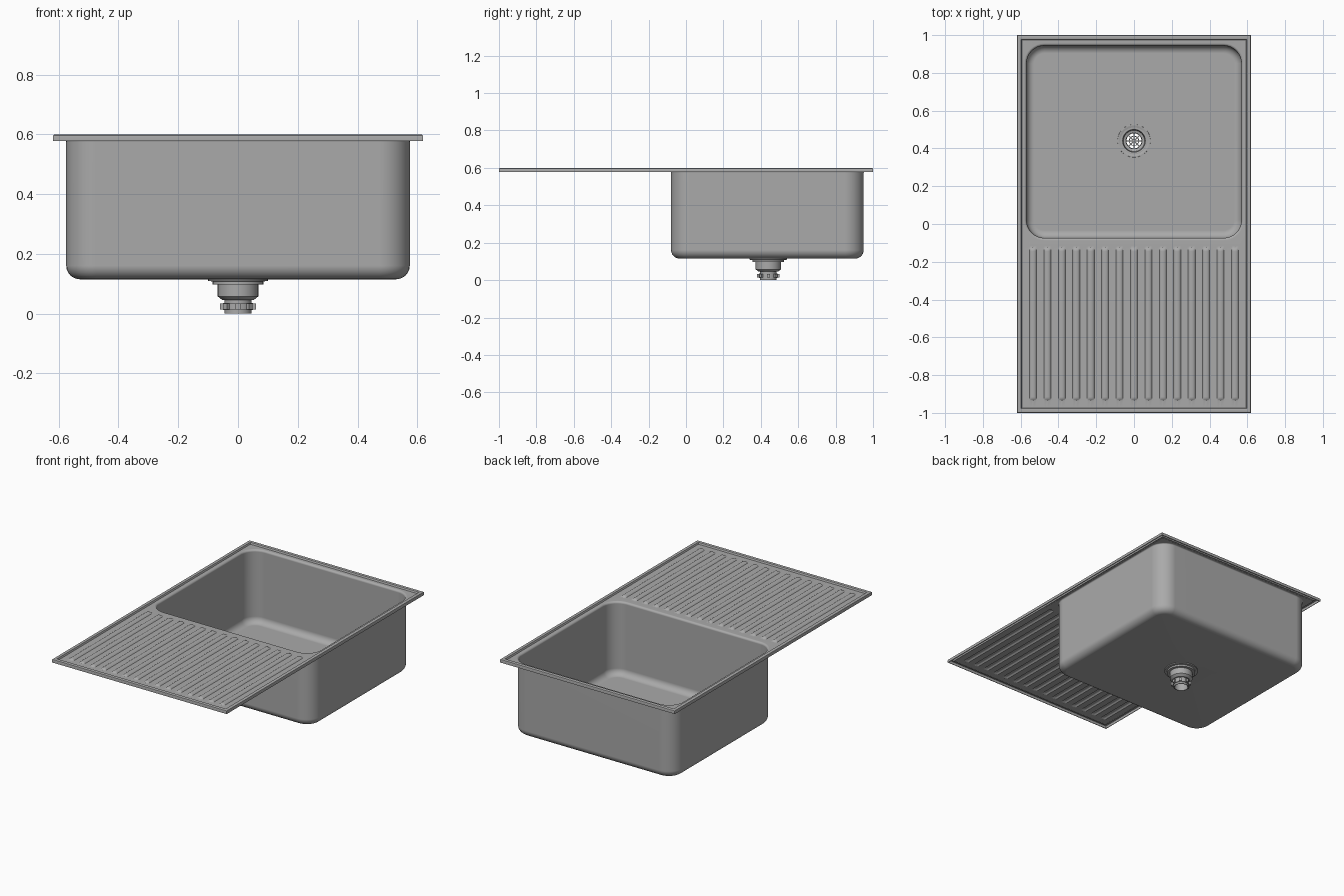
import bpy, bmesh, math
from mathutils import Matrix

if "Cube" in bpy.data.objects:
    bpy.data.objects.remove(bpy.data.objects["Cube"])

steel = bpy.data.materials.new("brushed steel grey")
STEEL = (0.4, 0.4, 0.4, 1)
steel.diffuse_color = STEEL
steel.use_nodes = True
steel.node_tree.nodes["Principled BSDF"].inputs["Base Color"].default_value = STEEL


def finish(name, bm, thickness=0):
    """Turn a bmesh into an object, thicken it if it is sheet metal, and shade it."""
    bmesh.ops.remove_doubles(bm, verts=bm.verts, dist=0.0002)
    mesh = bpy.data.meshes.new(name)
    bm.to_mesh(mesh)
    bm.free()
    mesh.materials.append(steel)
    obj = bpy.data.objects.new(name, mesh)
    bpy.context.collection.objects.link(obj)
    bpy.ops.object.select_all(action="DESELECT")
    obj.select_set(True)
    bpy.context.view_layer.objects.active = obj
    if thickness:
        mod = obj.modifiers.new("Sheet", "SOLIDIFY")
        mod.thickness = thickness
        mod.offset = -1
        bpy.ops.object.modifier_apply(modifier=mod.name)
    bpy.ops.object.shade_smooth_by_angle(angle=math.radians(35))
    mod = obj.modifiers.new("Normals", "WEIGHTED_NORMAL")
    mod.keep_sharp = True
    return obj


def ring(hx, hy, r, z, cy=0, steps=8):
    """Rounded rectangle; a circle when hx = hy = r, a plain rectangle when r = 0."""
    pts = []
    for corner, (sx, sy) in enumerate([(1, 1), (-1, 1), (-1, -1), (1, -1)]):
        for k in range(steps + 1):
            a = (corner + k / steps) * math.pi / 2
            pts.append((sx * (hx - r) + r * math.cos(a),
                        cy + sy * (hy - r) + r * math.sin(a), z))
    return pts


def loft(bm, rings):
    loops = [[bm.verts.new(p) for p in pts] for pts in rings]
    for a, b in zip(loops, loops[1:]):
        for i in range(len(a)):
            j = (i + 1) % len(a)
            bm.faces.new((a[i], a[j], b[j], b[i]))


def box(bm, size, offset, angle, centre):
    m = (Matrix.Translation(centre) @ Matrix.Rotation(angle, 4, "Z")
         @ Matrix.Translation(offset) @ Matrix.Diagonal((*size, 1)))
    bmesh.ops.create_cube(bm, size=1, matrix=m)


DECK = 0.588      # height of the flat sheet
SPLIT = -0.115    # where the bowl surround meets the drainer
BOWL_Y = 0.435
DRAIN_Y = 0.44

# Raised outer rim: (inset, height)
bm = bmesh.new()
rim_profile = [(0, 0.578), (0, 0.592), (0.002, 0.597), (0.007, 0.6), (0.018, 0.6),
               (0.022, 0.598), (0.026, DECK), (0.03, DECK)]
loft(bm, [ring(0.62 - d, 1 - d, 0, z) for d, z in rim_profile])
finish("outer_rim", bm, 0.005)

# Bowl with its flat surround
bm = bmesh.new()
top, bottom = 0.97, SPLIT
rings = [ring(0.59, (top - bottom) / 2, 0, DECK, (top + bottom) / 2)]
for k in range(5):                      # rolled lip
    t = k / 4 * math.pi / 2
    e = 0.013 * (1 - math.sin(t))
    rings.append(ring(0.569 + e, 0.509 + e, 0.095 + e,
                      DECK - 0.013 * (1 - math.cos(t)), BOWL_Y))
for k in range(7):                      # rounded floor edge
    t = k / 6 * math.pi / 2
    e = 0.04 * (1 - math.cos(t))
    rings.append(ring(0.569 - e, 0.509 - e, 0.095 - e,
                      0.161 - 0.04 * math.sin(t), BOWL_Y))
rings.append(ring(0.065, 0.065, 0.065, 0.121, DRAIN_Y))
loft(bm, rings)
finish("bowl", bm, 0.006)

# Drainer sheet with pressed ribs
RIBS, PITCH, HALF, RISE = 15, 0.0764, 0.019, 0.009
Y0, Y1 = -0.935, -0.125                 # rib ends
section = [(-1, 0), (-0.75, 0.55), (-0.45, 0.95), (0, 1), (0.45, 0.95), (0.75, 0.55), (1, 0)]
columns = [(-0.59, 0)]
for i in range(RIBS):
    columns += [((i - RIBS // 2) * PITCH + u * HALF, h) for u, h in section]
columns.append((0.59, 0))
ends = [(0, 0), (0.006, 0.55), (0.012, 0.9), (0.02, 1)]
rows = [(-0.97, 0)] + [(Y0 + d, h) for d, h in ends]
rows += [(Y1 - d, h) for d, h in reversed(ends)] + [(SPLIT, 0)]
bm = bmesh.new()
grid = [[bm.verts.new((x, y, DECK + RISE * h * g)) for x, h in columns] for y, g in rows]
for a, b in zip(grid, grid[1:]):
    for i in range(len(a) - 1):
        bm.faces.new((a[i], a[i + 1], b[i + 1], b[i]))
finish("ribbed_drainer", bm, 0.004)

# Waste outlet: (radius, height), up the outside and down the inside
outlet = [(0.045, 0), (0.045, 0.045), (0.052, 0.045), (0.068, 0.058), (0.068, 0.097),
          (0.085, 0.097), (0.085, 0.108), (0.1, 0.109), (0.1, 0.116), (0.088, 0.118),
          (0.087, 0.123), (0.08, 0.124), (0.06, 0.117), (0.056, 0.078), (0.042, 0.074),
          (0.04, 0), (0.045, 0)]
bm = bmesh.new()
loft(bm, [ring(r, r, r, z, DRAIN_Y) for r, z in outlet])
finish("waste_outlet", bm)

# Strainer: hub, ring and spokes across the outlet
bm = bmesh.new()
for r_out, r_in in [(0.012, 0.004), (0.027, 0.023)]:
    loft(bm, [ring(r, r, r, z, DRAIN_Y, 4) for r, z in
              [(r_out, 0.07), (r_out, 0.076), (r_in, 0.076), (r_in, 0.07), (r_out, 0.07)]])
for i in range(8):
    box(bm, (0.034, 0.006, 0.005), (0.026, 0, 0), i * math.pi / 4, (0, DRAIN_Y, 0.073))
finish("strainer", bm)

# Locking nut with grip lugs
bm = bmesh.new()
loft(bm, [ring(r, r, r, z, DRAIN_Y) for r, z in
          [(0.044, 0.012), (0.05, 0.012), (0.05, 0.035), (0.044, 0.035), (0.044, 0.012)]])
for i in range(8):
    box(bm, (0.014, 0.016, 0.02), (0.053, 0, 0), i * math.pi / 4, (0, DRAIN_Y, 0.0235))
finish("locking_nut", bm)
